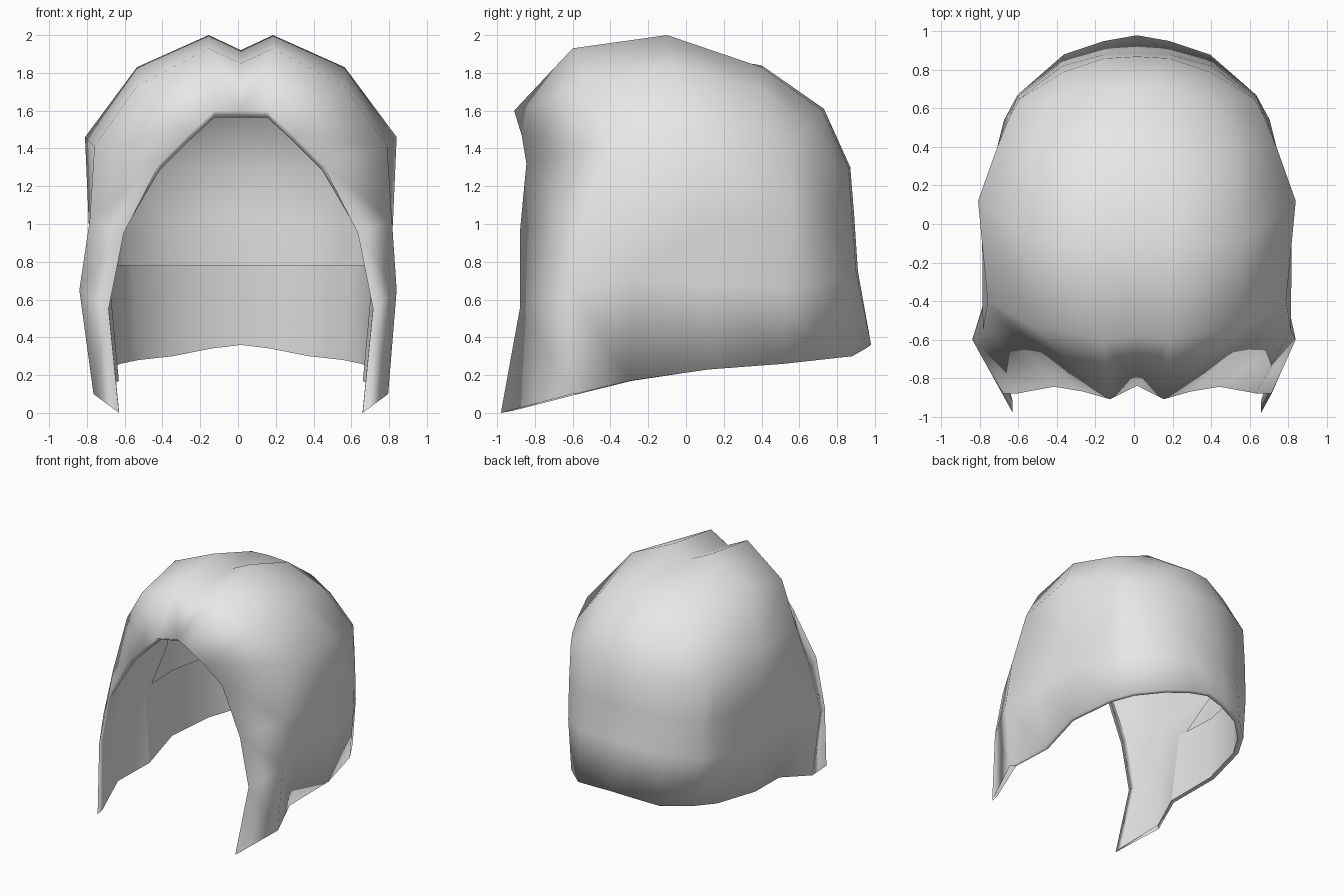
import bpy, bmesh
from mathutils import Vector

if "Cube" in bpy.data.objects:
    bpy.data.objects.remove(bpy.data.objects["Cube"], do_unlink=True)

grey = bpy.data.materials.new("soft_grey")
grey.use_nodes = True
grey.diffuse_color = (0.8, 0.8, 0.8, 1)
grey.node_tree.nodes["Principled BSDF"].inputs["Base Color"].default_value = (0.8, 0.8, 0.8, 1)

CENTRE = 0.015   # symmetry plane

# Horizontal rows of one half: front rim, along the side, round to the back centre
upper = [(.43, -.845, 1.32), (.775, -.4, 1.41), (.825, .12, 1.46), (.725, .4, 1.41), (.66, .56, 1.36),
         (.61, .65, 1.32), (.38, .79, 1.31), (.17, .86, 1.3), (0, .87, 1.3)]
middle = [(.62, -.88, .95), (.8, -.55, 1.02), (.805, .1, 1), (.725, .4, 1), (.67, .56, 1),
          (.62, .66, 1), (.39, .82, 1.02), (.17, .88, 1.04), (0, .89, 1.05)]
lower = [(.7, -.88, .55), (.825, -.6, .65), (.755, -.28, .7), (.775, .13, .68), (.69, .54, .66),
         (.62, .67, .68), (.39, .84, .72), (.17, .9, .75), (0, .91, .75)]
hem = [(.645, -.98, 0), (.78, -.6, .1), (.68, -.3, .17), (.75, .12, .23), (.67, .52, .26),
       (.57, .7, .28), (.38, .88, .3), (.17, .95, .34), (0, .98, .36)]

# Arches of the crown from the centre line outwards, front to back
crown = [[(0, -.84, 1.6), (.14, -.91, 1.6), (.28, -.87, 1.47)],
         [(0, -.58, 1.85), (.17, -.6, 1.93), (.55, -.52, 1.73)],
         [(0, -.1, 1.92), (.17, -.1, 2), (.55, -.08, 1.83)],
         [(0, .4, 1.84), (.17, .4, 1.83), (.49, .4, 1.71)],
         [(0, .73, 1.61), (.17, .72, 1.6), (.4, .65, 1.53)]]
arches = [arch + [upper[i]] for i, arch in enumerate(crown)]
arches.append([upper[i] for i in (8, 7, 6, 5)])


def inset(point, scale, drop):
    """Move a shell point in by the thickness of the lining."""
    x, y, z = point
    return (x * scale, y * scale, z - drop if z > 1.2 else z)


def build(name, grids, outward):
    """Skin each grid of points on both sides of the symmetry plane."""
    bm = bmesh.new()
    for side in (1, -1):
        for grid in grids:
            rows = [[bm.verts.new((CENTRE + side * x, y, z)) for x, y, z in row] for row in grid]
            for a, b in zip(rows, rows[1:]):
                for i in range(len(a) - 1):
                    bm.faces.new((a[i], a[i + 1], b[i + 1], b[i]))
    bmesh.ops.remove_doubles(bm, verts=bm.verts, dist=0.001)
    # Small flare on the right cheek
    for v in bm.verts:
        if v.co.x < -.805 and v.co.z < .7:
            v.co.x -= .03
    # Face the surface away from, or towards, the middle of the head
    bmesh.ops.recalc_face_normals(bm, faces=bm.faces)
    middle_point = Vector((0, 0, .9))
    facing = sum(f.normal.dot(f.calc_center_median() - middle_point) * f.calc_area() for f in bm.faces)
    if (facing > 0) != outward:
        bmesh.ops.reverse_faces(bm, faces=bm.faces)
    mesh = bpy.data.meshes.new(name)
    bm.to_mesh(mesh)
    bm.free()
    mesh.materials.append(grey)
    mesh.shade_smooth()
    obj = bpy.data.objects.new(name, mesh)
    bpy.context.collection.objects.link(obj)


# Outer shell with edges turned in around the face opening and the hem
rim = arches[0] + [row[0] for row in (middle, lower, hem)]
lip = [(x, y + .06, z - .035 if z > 1.2 else z + .01) for x, y, z in rim]
fold = [inset(p, .95, 0) for p in hem]
build("hair_shell", [arches, [upper, middle, lower, hem], [rim, lip], [hem[1:], fold[1:]]], True)

# Lining behind the face opening, reaching back over the crown and cheeks
bands = [[inset(p, .92, .09) for p in arches[i] + [row[i] for row in (middle, lower)]] + [fold[i]]
         for i in (1, 2)]
build("front_lining", [[lip] + bands], False)

# Lining folded up inside the hem
top_edge = [(x * .93, y * .93, .78) for x, y, z in lower]
build("hem_lining", [[fold[2:], top_edge[2:]]], False)
